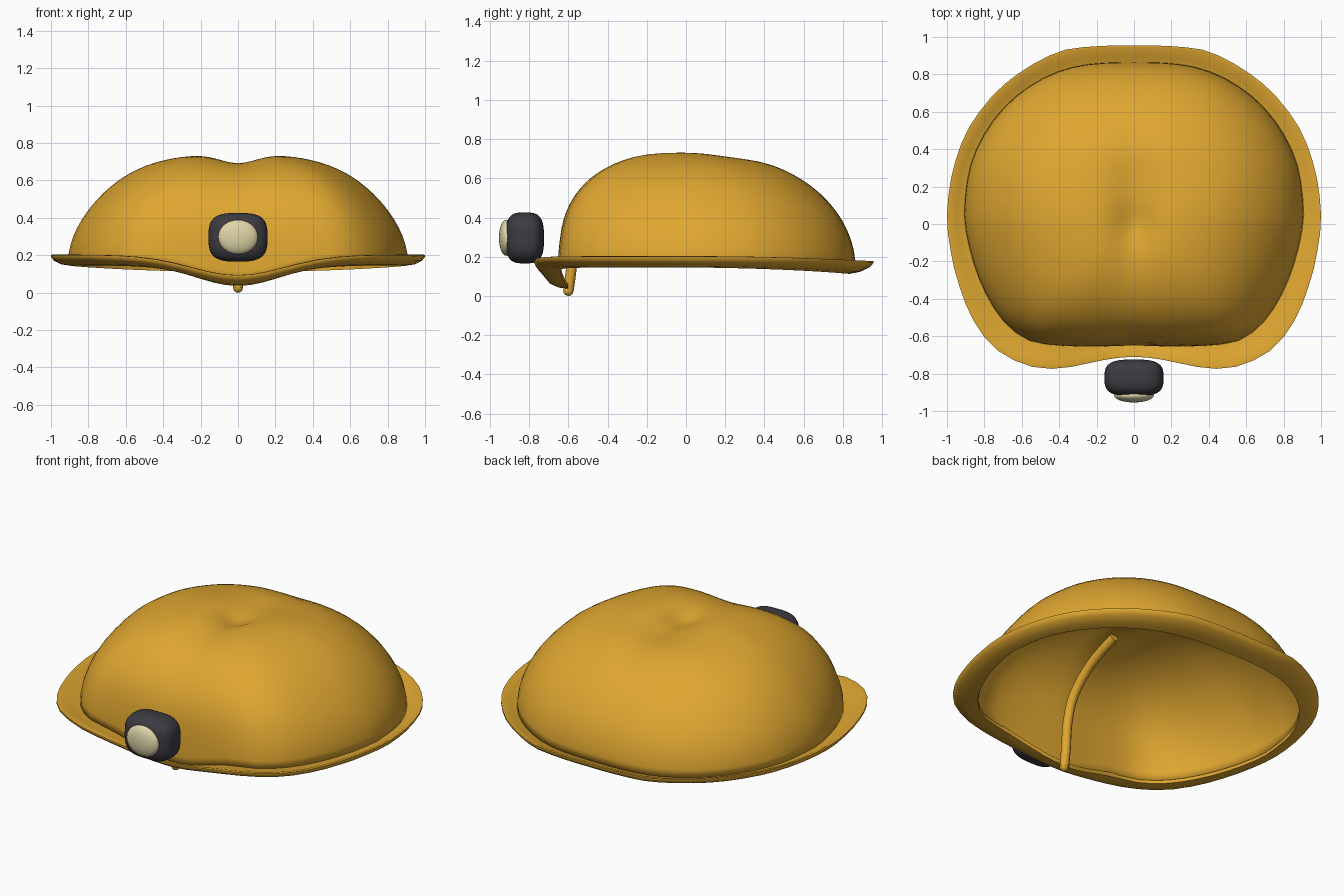
import bpy, bmesh, math
from mathutils import Vector

if "Cube" in bpy.data.objects:
    bpy.data.objects.remove(bpy.data.objects["Cube"])

SEG = 64          # divisions around the hat
CY = 0.05         # centre of the dome in y


def material(name, rgb):
    m = bpy.data.materials.new(name)
    m.diffuse_color = (*rgb, 1)
    m.use_nodes = True
    m.node_tree.nodes["Principled BSDF"].inputs["Base Color"].default_value = m.diffuse_color
    return m


GOLD = material("golden yellow", (0.74, 0.385, 0.03))
DARK = material("charcoal", (0.045, 0.044, 0.054))
CREAM = material("pale cream", (0.74, 0.67, 0.39))


def finish(bm, name, mat, angle=50):
    bmesh.ops.recalc_face_normals(bm, faces=bm.faces)
    me = bpy.data.meshes.new(name)
    bm.to_mesh(me)
    bm.free()
    ob = bpy.data.objects.new(name, me)
    bpy.context.collection.objects.link(ob)
    me.materials.append(mat)
    bpy.ops.object.select_all(action='DESELECT')
    ob.select_set(True)
    bpy.context.view_layer.objects.active = ob
    bpy.ops.object.shade_smooth_by_angle(angle=math.radians(angle))
    return ob


def spline(pts, closed, steps):
    """Catmull-Rom curve through the points."""
    n, out = len(pts), []
    pick = (lambda i: pts[i % n]) if closed else (lambda i: pts[max(0, min(n - 1, i))])
    for i in range(n if closed else n - 1):
        a, b, c, d = (Vector(pick(i + k)) for k in (-1, 0, 1, 2))
        for s in range(steps):
            t = s / steps
            out.append(0.5 * (2 * b + (c - a) * t + (2 * a - 5 * b + 4 * c - d) * t * t
                              + (3 * b - a - 3 * c + d) * t ** 3))
    if not closed:
        out.append(Vector(pts[-1]))
    return out


def radii(half):
    """Distance from the centre at each direction, for a mirrored half outline."""
    full = half + [(-x, y) for x, y in half[-2:0:-1]]
    polar = sorted((math.atan2(p[1] - CY, p[0]) % math.tau, math.hypot(p[0], p[1] - CY))
                   for p in spline(full, True, 16))
    polar = [(polar[-1][0] - math.tau, polar[-1][1])] + polar + [(polar[0][0] + math.tau, polar[0][1])]
    res = []
    for i in range(SEG):
        a = math.tau * i / SEG
        for (a0, r0), (a1, r1) in zip(polar, polar[1:]):
            if a0 <= a <= a1:
                res.append(r0 + (r1 - r0) * (a - a0) / max(a1 - a0, 1e-9))
                break
    return res


def bridge(bm, r0, r1):
    n = len(r0)
    for i in range(n):
        j = (i + 1) % n
        bm.faces.new((r0[i], r0[j], r1[j], r1[i]))


# Outlines seen from above, front middle to back middle
dome_r = radii([(0, -.65), (.2, -.655), (.4, -.65), (.57, -.62), (.715, -.5), (.83, -.29),
                (.897, -.05), (.905, .12), (.86, .36), (.725, .59), (.53, .755), (.3, .845), (0, .865)])
brim_r = radii([(0, -.71), (.15, -.725), (.38, -.77), (.55, -.762), (.735, -.672), (.865, -.505),
                (.95, -.28), (.987, -.1), (1, .05), (.97, .28), (.88, .52), (.69, .75), (.42, .915),
                (.2, .95), (0, .955)])
dirs = [(math.cos(math.tau * i / SEG), math.sin(math.tau * i / SEG)) for i in range(SEG)]


def front_dip(i):
    """1 at the front middle, fading to the sides; 0 at the back."""
    c, s = dirs[i]
    return math.exp(-(c * brim_r[i] / 0.36) ** 2) if s < 0 else 0


def edge_z(i):
    """Height of the brim's outer edge: dips at the front, slightly at the back."""
    y = dirs[i][1] * brim_r[i]
    return 0.2 - 0.03 * max(0, y) ** 2 - 0.109 * front_dip(i)


# Dome: rings shrinking to the crown, with a pinched hollow on top
def pinch(x, y):
    return (0.05 * math.exp(-(x / 0.13) ** 2 - ((y - 0.02) / 0.32) ** 2)
            + 0.025 * math.exp(-(x / 0.1) ** 2 - (y / 0.1) ** 2)
            + 0.019 * math.exp(-(x / 0.42) ** 2 - ((y - 0.22) / 0.16) ** 2))


bm = bmesh.new()
RINGS, TOP = 28, 0.742
prev = None
for k in range(RINGS):
    t = math.pi / 2 * (1 - (1 - k / RINGS) ** 1.5)
    ring = []
    for i, (c, s) in enumerate(dirs):
        # steep front, rounder back, leaning sides
        side = 0.72 + 0.48 * (1 - math.sin(t))
        if s > 0:
            power = side + (0.97 - side) * s * s
        else:
            power = side + (max(0.28, 0.76 * math.sin(t) - 0.04) - side) * abs(s) ** 2.6
        r = dome_r[i] * math.cos(t) ** power
        x, y = c * r, CY + s * r
        base = edge_z(i) - 0.035
        z = base + (TOP - base) * math.sin(t)
        ring.append(bm.verts.new((x, y, z - pinch(x, y))))
    if prev:
        bridge(bm, prev, ring)
    prev = ring
tip = bm.verts.new((0, CY, TOP - pinch(0, CY)))
for i in range(SEG):
    bm.faces.new((prev[i], prev[(i + 1) % SEG], tip))
dome = finish(bm, "dome", GOLD)
mod = dome.modifiers.new("thickness", 'SOLIDIFY')
mod.thickness, mod.offset = 0.01, -1

# Brim: closed section swept around, (fraction from dome to edge, height)
section = [(0, -.055), (.45, -.048), (.85, -.028), (1, -.008), (1, .002), (.88, .003),
           (.5, -.018), (0, -.03)]
bm = bmesh.new()
rings = []
for f, dz in section:
    ring = []
    for i, (c, s) in enumerate(dirs):
        back = max(0, s)
        inner = dome_r[i] * 0.995 - 0.045 * front_dip(i) - 0.028 * back
        r = inner * (1 - f) + brim_r[i] * f
        z = edge_z(i) + dz - 0.008 * back * (1 - f)
        ring.append(bm.verts.new((c * r, CY + s * r, z)))
    rings.append(ring)
for a, b in zip(rings, rings[1:] + rings[:1]):
    bridge(bm, a, b)
finish(bm, "brim", GOLD, 60)

# Inner strap: round tube following the inside of the dome front
path = spline([(0, -.6, .026), (0, -.585, .14), (0, -.57, .3), (0, -.515, .45),
               (0, -.37, .58), (0, -.17, .664)], False, 5)
bm = bmesh.new()
prev = None
for k, p in enumerate(path):
    tan = (path[min(k + 1, len(path) - 1)] - path[max(k - 1, 0)]).normalized()
    side = Vector((1, 0, 0))
    out = side.cross(tan)
    ring = [bm.verts.new(p + 0.027 * (side * math.cos(a) + out * math.sin(a)))
            for a in (math.tau * i / 12 for i in range(12))]
    if prev:
        bridge(bm, prev, ring)
    else:
        bm.faces.new(ring)
    prev = ring
bm.faces.new(prev)
finish(bm, "inner_strap", GOLD)

# Rounded foot closing the lower strap end
bm = bmesh.new()
bmesh.ops.create_uvsphere(bm, u_segments=12, v_segments=8, radius=0.026)
bmesh.ops.translate(bm, vec=(0, -.6, .026), verts=bm.verts)
finish(bm, "strap_end", GOLD)


# Lamp parts: balls swollen towards a box by the exponent
def rounded(name, mat, centre, half, n):
    bm = bmesh.new()
    bmesh.ops.create_cube(bm, size=2)
    bmesh.ops.subdivide_edges(bm, edges=bm.edges[:], cuts=11, use_grid_fill=True)
    for v in bm.verts:
        # even spacing over the sphere before swelling
        d = Vector([math.tan(a * math.pi / 4) for a in v.co])
        d /= sum(abs(a) ** n for a in d) ** (1 / n)
        v.co = Vector(centre) + Vector([a * h for a, h in zip(d, half)])
    return finish(bm, name, mat)


rounded("lamp_housing", DARK, (0, -.8225, .296), (.158, .098, .13), 3.2)
rounded("lamp_lens", CREAM, (0, -.917, .297), (.106, .037, .092), 2.0)
